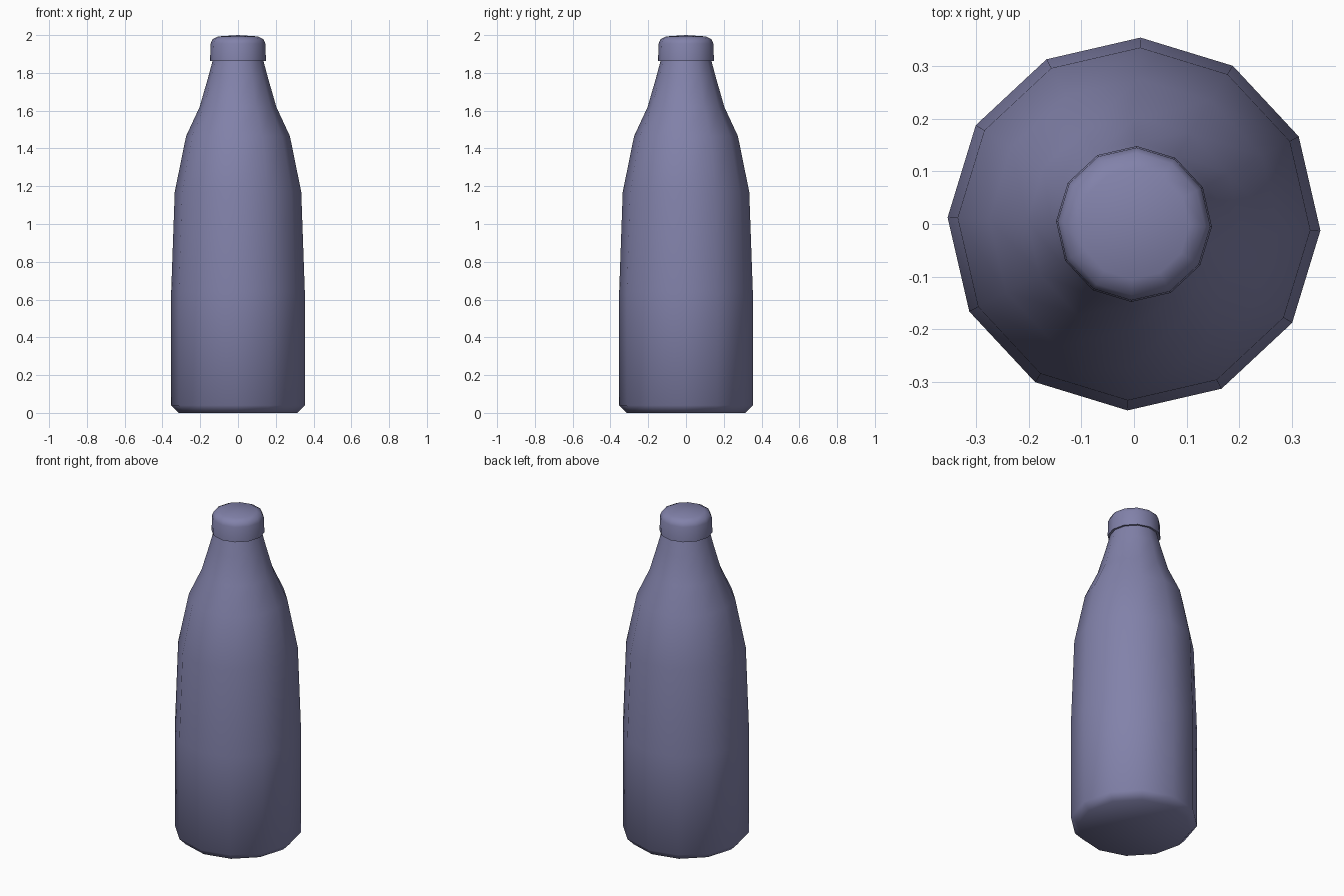
import bpy, bmesh, math

if "Cube" in bpy.data.objects:
    bpy.data.objects.remove(bpy.data.objects["Cube"])

SIDES = 12
TURN = math.radians(-2)   # slight twist of the twelve-sided rings

mat = bpy.data.materials.new("slate_violet")
mat.diffuse_color = (0.223, 0.223, 0.402, 1)
mat.use_nodes = True
mat.node_tree.nodes["Principled BSDF"].inputs["Base Color"].default_value = mat.diffuse_color


def lathe(name, profile, sharp_angle):
    """Revolve (radius, z) points, bottom to top; radius 0 makes a pole."""
    bm = bmesh.new()
    rings = []
    for r, z in profile:
        if r == 0:
            rings.append([bm.verts.new((0, 0, z))] * SIDES)
        else:
            angles = [TURN + 2 * math.pi * i / SIDES for i in range(SIDES)]
            rings.append([bm.verts.new((r * math.cos(a), r * math.sin(a), z)) for a in angles])
    for low, high in zip(rings, rings[1:]):
        for i in range(SIDES):
            j = (i + 1) % SIDES
            corners = [low[i], low[j], high[j], high[i]]
            bm.faces.new(list(dict.fromkeys(corners)))
    bmesh.ops.recalc_face_normals(bm, faces=bm.faces)
    mesh = bpy.data.meshes.new(name)
    bm.to_mesh(mesh)
    bm.free()
    mesh.materials.append(mat)
    obj = bpy.data.objects.new(name, mesh)
    bpy.context.collection.objects.link(obj)
    bpy.ops.object.select_all(action='DESELECT')
    obj.select_set(True)
    bpy.context.view_layer.objects.active = obj
    bpy.ops.object.shade_smooth_by_angle(angle=math.radians(sharp_angle))
    return obj


# bottle: chamfered base, straight body, sloping shoulder and neck
lathe("bottle_body", [
    (0, 0), (0.315, 0.0), (0.354, 0.04), (0.354, 0.64), (0.335, 1.17),
    (0.275, 1.465), (0.203, 1.62), (0.157, 1.78), (0.133, 1.87), (0, 1.87),
], 60)

# cap: small overhanging lip and rounded top
lathe("bottle_cap", [
    (0.128, 1.866), (0.148, 1.864), (0.145, 1.955), (0.135, 1.978),
    (0.105, 1.993), (0, 2.0),
], 60)
